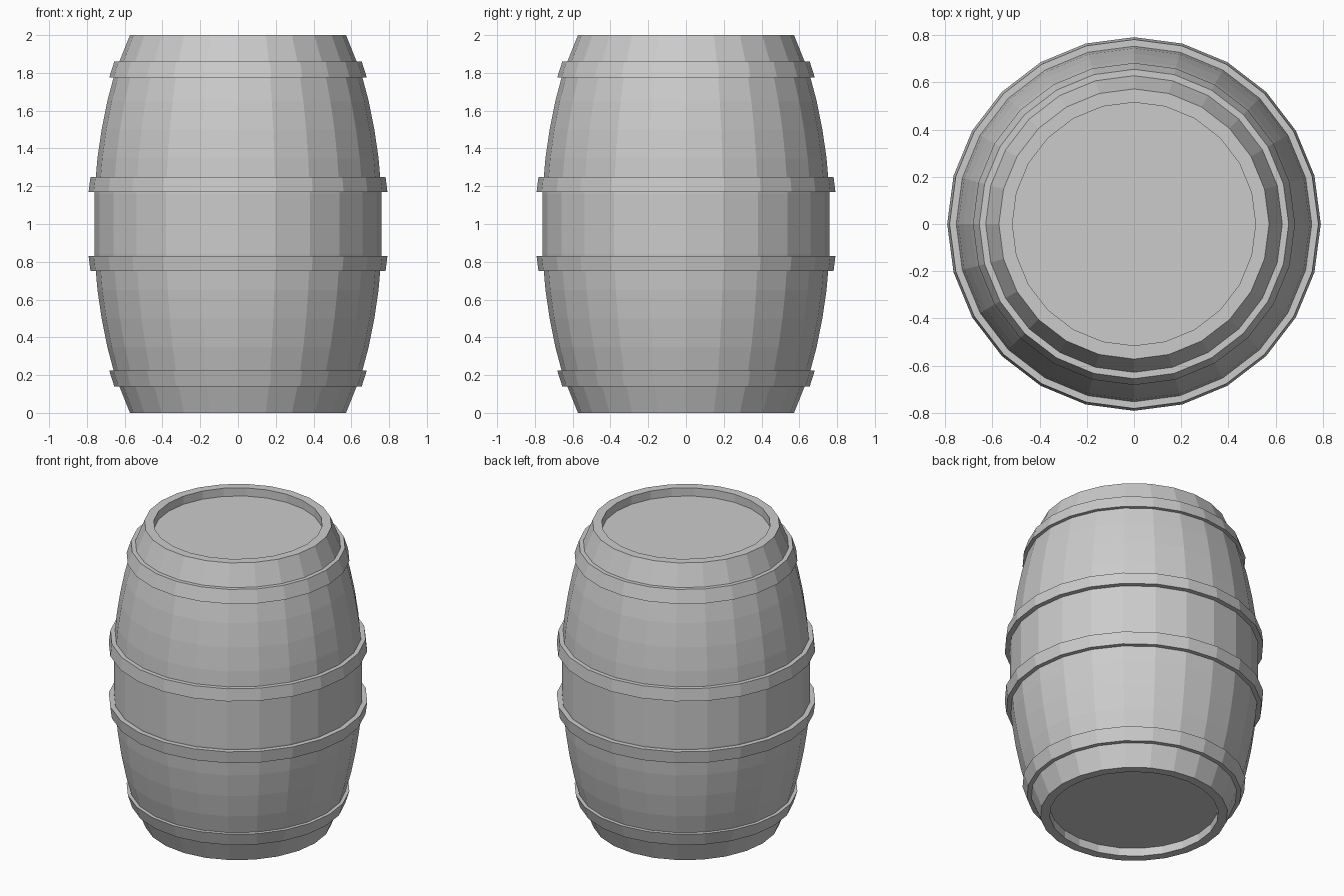
import bpy
import math

if "Cube" in bpy.data.objects:
    bpy.data.objects.remove(bpy.data.objects["Cube"])

SIDES = 24


def lathe(name, profile, closed=False):
    """Revolve an (r, z) profile around z; open profiles get end caps."""
    n = len(profile)
    verts = [(r * math.cos(2 * math.pi * s / SIDES), r * math.sin(2 * math.pi * s / SIDES), z)
             for r, z in profile for s in range(SIDES)]
    faces = []
    for i in range(n if closed else n - 1):
        a, b = i * SIDES, (i + 1) % n * SIDES
        for s in range(SIDES):
            t = (s + 1) % SIDES
            faces.append((a + s, a + t, b + t, b + s))
    if not closed:
        faces.append(tuple(reversed(range(SIDES))))
        faces.append(tuple(range((n - 1) * SIDES, n * SIDES)))
    mesh = bpy.data.meshes.new(name)
    mesh.from_pydata(verts, [], faces)
    obj = bpy.data.objects.new(name, mesh)
    bpy.context.collection.objects.link(obj)
    return obj


def flip(profile):
    """Mirror a profile about the barrel's mid height, keeping its winding."""
    return [(r, 2 - z) for r, z in reversed(profile)]


# Bulging body with a recessed lid at each end
lower = [(0.515, 0.055), (0.515, 0), (0.572, 0), (0.652, 0.2), (0.692, 0.35),
         (0.722, 0.5), (0.744, 0.65), (0.757, 0.8)]
lathe("barrel_body", lower + [(0.76, 0.84)] + [(0.76, 1.16)] + flip(lower))

# Hoops: tilted bands that follow the staves
end_hoop = [(0.62, 0.14), (0.655, 0.14), (0.682, 0.225), (0.65, 0.225)]
middle_hoop = [(0.745, 0.75), (0.781, 0.75), (0.791, 0.83), (0.752, 0.83)]
for label, hoop in (("end", end_hoop), ("middle", middle_hoop)):
    lathe(f"lower_{label}_hoop", hoop, closed=True)
    lathe(f"upper_{label}_hoop", flip(hoop), closed=True)
